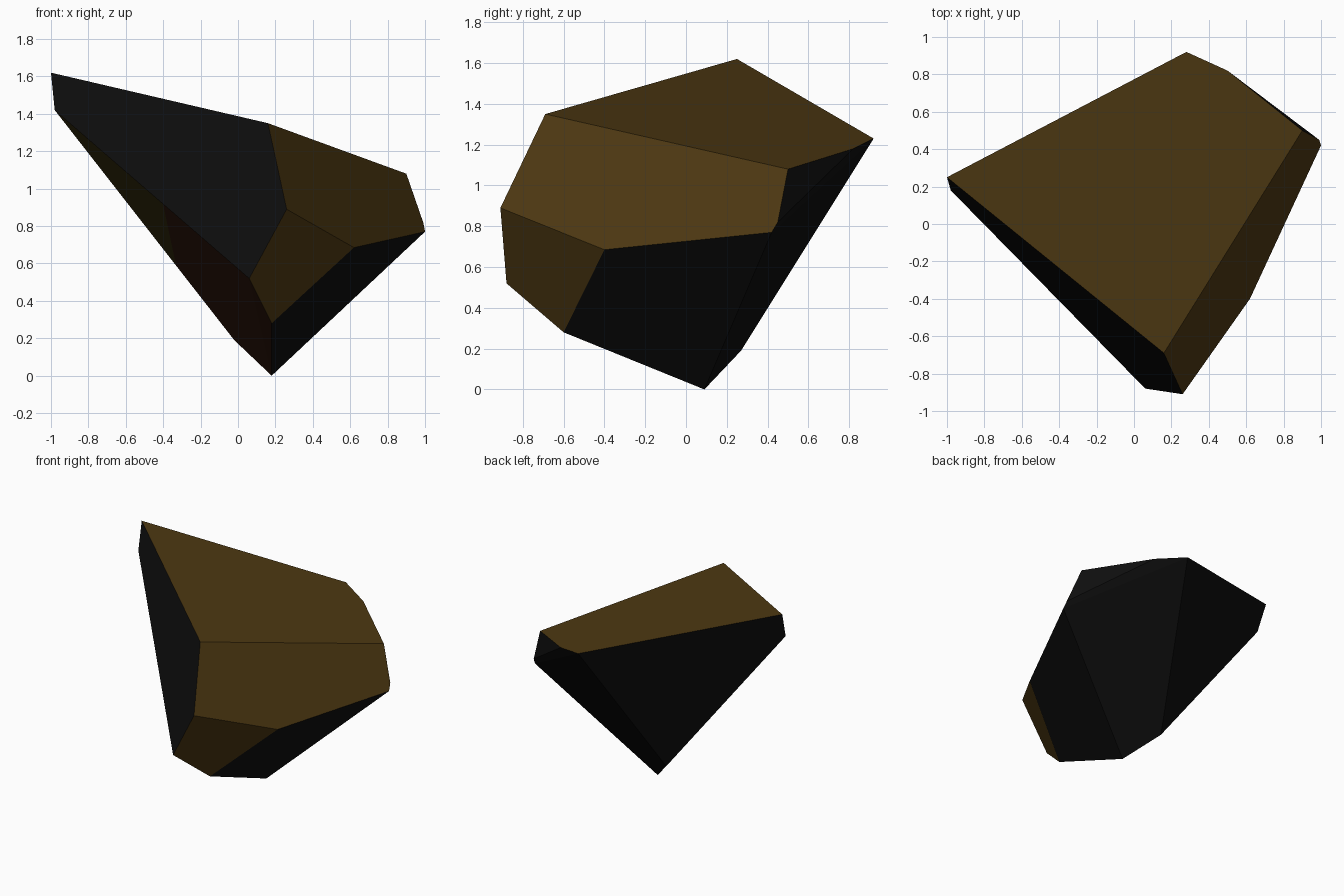
import bpy
import bmesh
from mathutils import Vector

cube = bpy.data.objects.get("Cube")
if cube:
    bpy.data.objects.remove(cube, do_unlink=True)


def make_material(name, colour):
    mat = bpy.data.materials.new(name)
    mat.use_nodes = True
    mat.diffuse_color = colour + (1,)
    mat.node_tree.nodes["Principled BSDF"].inputs["Base Color"].default_value = colour + (1,)
    return mat


# Corners of the faceted stone, from the peak down to the foot
corners = [
    (-1, .25, 1.62), (-.98, .18, 1.42), (.16, -.69, 1.35), (.28, .92, 1.23),
    (.5, .82, 1.18), (.9, .5, 1.08), (.26, -.91, .89), (.99, .45, .82),
    (1, .42, .77), (.62, -.4, .685), (.06, -.88, .52), (.18, -.6, .28),
    (-.02, .27, .19), (.18, .09, 0),
]
bm = bmesh.new()
for corner in corners:
    bm.verts.new(corner)
bmesh.ops.convex_hull(bm, input=bm.verts)
bmesh.ops.dissolve_limit(bm, angle_limit=.07, verts=bm.verts, edges=bm.edges)
bmesh.ops.recalc_face_normals(bm, faces=bm.faces)

# Cut the lower left facet into its two tints
left_dir = Vector((-.76, -.23, -.61)).normalized()
seam = Vector((-.4, -.41, .92))
across = Vector((.07, .65, -.33)).cross(left_dir).normalized()
if across.x < 0:
    across.negate()
left = [f for f in bm.faces if f.normal.dot(left_dir) > .95]
geom = left + list({e for f in left for e in f.edges}) + list({v for f in left for v in f.verts})
bmesh.ops.bisect_plane(bm, geom=geom, plane_co=seam, plane_no=across)
bm.normal_update()

# Brown on the upper and front right facets, black on the rest
front_dir = Vector((.66, -.63, -.41)).normalized()
for face in bm.faces:
    n = face.normal
    if n.dot(left_dir) > .95:
        low = (face.calc_center_median() - seam).dot(across) > 0
        face.material_index = 3 if low else 2
    elif n.z > .3 or n.dot(front_dir) > .95:
        face.material_index = 0
    else:
        face.material_index = 1

mesh = bpy.data.meshes.new("faceted_stone")
bm.to_mesh(mesh)
bm.free()
for name, colour in (("earth brown", (.075, .04, .006)), ("black", (.0045, .0045, .0045)),
                     ("dark olive", (.04, .028, .005)), ("dark russet", (.032, .01, .004))):
    mesh.materials.append(make_material(name, colour))
bpy.context.collection.objects.link(bpy.data.objects.new("faceted_stone", mesh))
